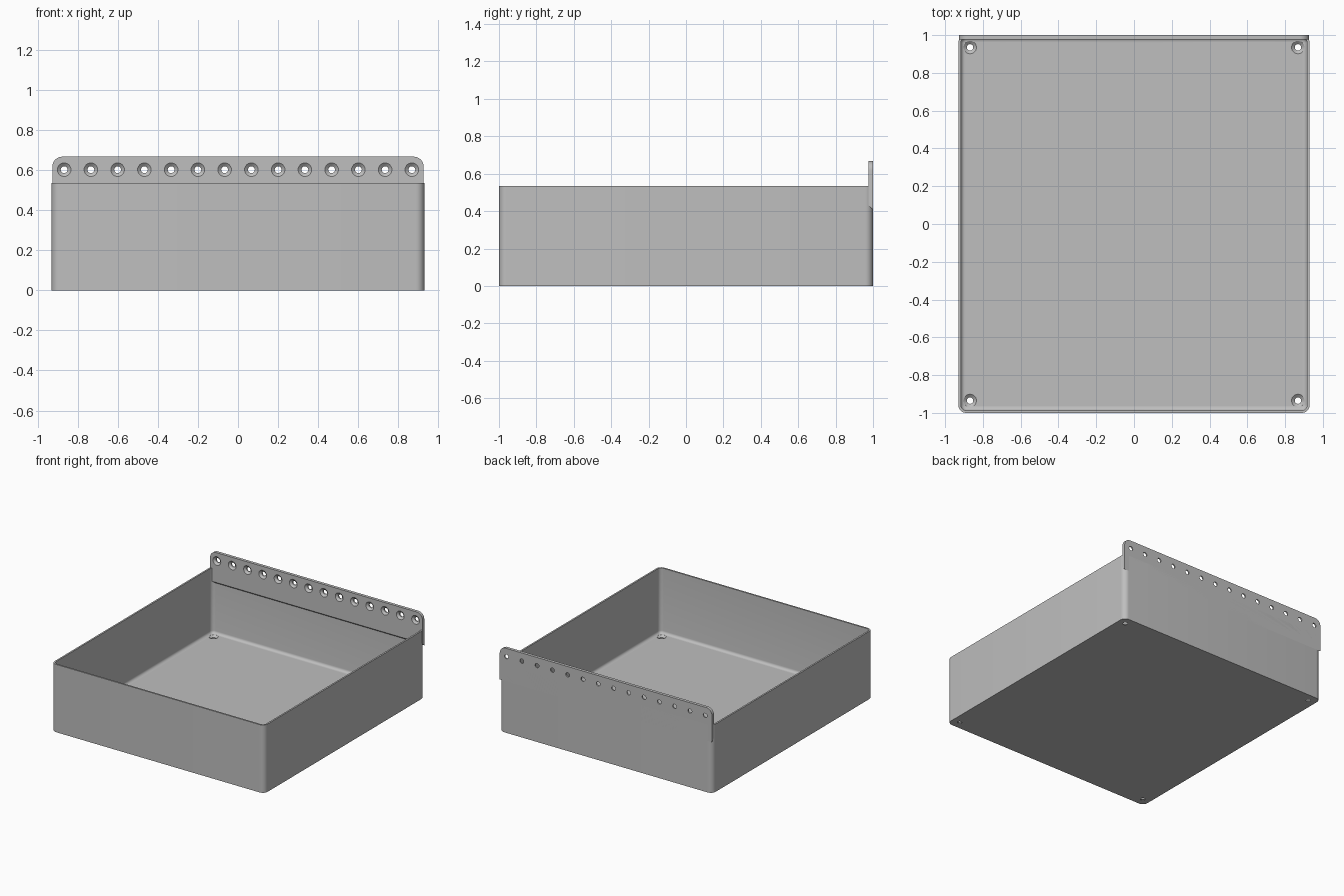
import bpy, bmesh, math
from mathutils import Vector

if "Cube" in bpy.data.objects:
    bpy.data.objects.remove(bpy.data.objects["Cube"])

# Main dimensions
HALF_X, HALF_Y, HEIGHT = 0.93, 1.0, 0.535
WALL, FLOOR, CORNER, FILLET = 0.013, 0.02, 0.042, 0.022
PLATE_T, PLATE_TOP, PLATE_LOW = 0.024, 0.667, 0.407
SINK_R, HOLE_R = 0.034, 0.017

grey = bpy.data.materials.new("plain grey")
grey.use_nodes = True
grey.diffuse_color = (0.52, 0.52, 0.52, 1)
grey.node_tree.nodes["Principled BSDF"].inputs["Base Color"].default_value = grey.diffuse_color


def loft(bm, rings):
    """Skin a stack of equal-length point rings and cap both ends."""
    loops = [[bm.verts.new(p) for p in ring] for ring in rings]
    n = len(loops[0])
    for a, b in zip(loops, loops[1:]):
        for i in range(n):
            j = (i + 1) % n
            bm.faces.new((a[i], a[j], b[j], b[i]))
    bm.faces.new(loops[0][::-1])
    bm.faces.new(loops[-1])


def finish(name, bm):
    bmesh.ops.recalc_face_normals(bm, faces=bm.faces)
    mesh = bpy.data.meshes.new(name)
    bm.to_mesh(mesh)
    bm.free()
    obj = bpy.data.objects.new(name, mesh)
    mesh.materials.append(grey)
    bpy.context.collection.objects.link(obj)
    return obj


def arc(cx, cy, r, start, steps=8):
    return [(cx + r * math.cos(math.radians(start + 90 * k / steps)),
             cy + r * math.sin(math.radians(start + 90 * k / steps)))
            for k in range(steps + 1)]


def rounded_ring(inset, z):
    r = max(CORNER - inset, 0.004)
    x, y = HALF_X - inset - r, HALF_Y - inset - r
    corners = ((x, y, 0), (-x, y, 90), (-x, -y, 180), (x, -y, 270))
    return [(px, py, z) for cx, cy, s in corners for px, py in arc(cx, cy, r, s)]


def drill(target, centres, axis, depth):
    """Cut countersunk holes; axis points out of the countersunk side."""
    bm = bmesh.new()
    axis = Vector(axis)
    u = axis.orthogonal().normalized()
    v = axis.cross(u)
    sink = 0.014
    profile = ((-depth, HOLE_R), (-sink, HOLE_R), (0, SINK_R), (0.01, SINK_R))
    for c in centres:
        loft(bm, [[Vector(c) + axis * h + r * (u * math.cos(t) + v * math.sin(t))
                   for t in (math.tau * k / 32 for k in range(32))]
                  for h, r in profile])
    cutter = finish("hole_cutter", bm)
    cutter.hide_render = True
    mod = target.modifiers.new("holes", 'BOOLEAN')
    mod.operation, mod.solver, mod.object = 'DIFFERENCE', 'EXACT', cutter
    bpy.context.view_layer.objects.active = target
    bpy.ops.object.modifier_apply(modifier=mod.name)
    bpy.data.objects.remove(cutter)


# Open tray with rounded corners and a fillet around the floor
bm = bmesh.new()
rings = [rounded_ring(0, 0), rounded_ring(0, HEIGHT), rounded_ring(WALL, HEIGHT)]
for k in range(6):
    a = math.radians(18 * k)
    rings.append(rounded_ring(WALL + FILLET * (1 - math.cos(a)),
                              FLOOR + FILLET * (1 - math.sin(a))))
loft(bm, rings)
tray = finish("tray", bm)
drill(tray, [(sx * 0.868, sy * 0.935, FLOOR) for sx in (-1, 1) for sy in (-1, 1)],
      (0, 0, 1), 0.05)

# Mounting plate along the back, with a sloped lower edge
bm = bmesh.new()
px, pr = HALF_X - 0.003, 0.05


def plate_ring(y, low):
    top = (arc(px - pr, PLATE_TOP - pr, pr, 0) + arc(pr - px, PLATE_TOP - pr, pr, 90))
    return [(x, y, z) for x, z in [(px, low)] + top + [(-px, low)]]


front_y = HALF_Y - PLATE_T
loft(bm, [plate_ring(front_y, PLATE_LOW + PLATE_T), plate_ring(HALF_Y, PLATE_LOW)])
plate = finish("mounting_plate", bm)
drill(plate, [((k - 6.5) * 0.1335, front_y, 0.602) for k in range(14)],
      (0, -1, 0), 0.05)

# Smooth the rounded areas and keep the edges crisp
for obj in (tray, plate):
    bpy.ops.object.select_all(action='DESELECT')
    obj.select_set(True)
    bpy.context.view_layer.objects.active = obj
    bpy.ops.object.shade_smooth_by_angle(angle=math.radians(30))
